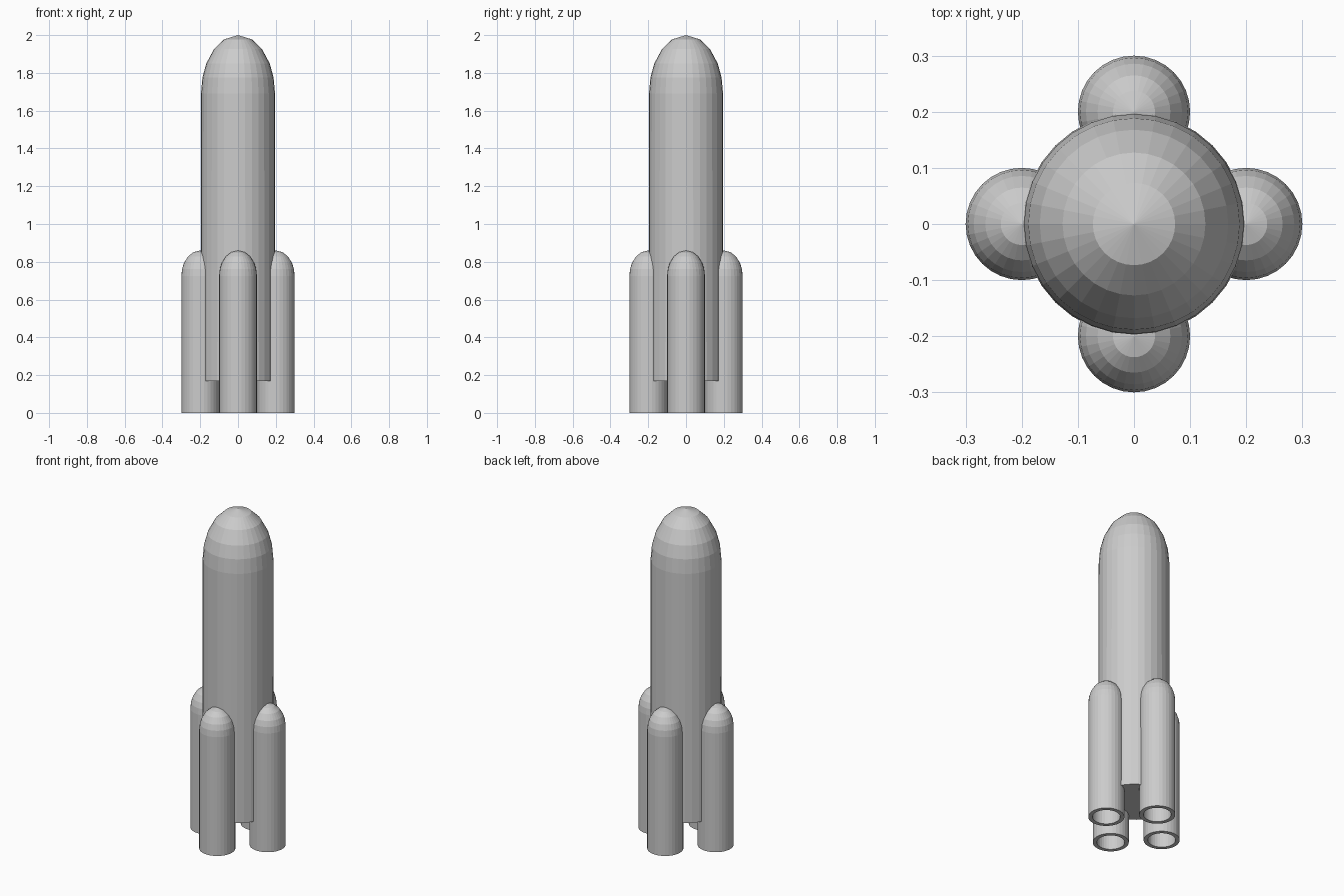
import bpy, bmesh
from math import cos, sin, pi, radians

if "Cube" in bpy.data.objects:
    bpy.data.objects.remove(bpy.data.objects["Cube"])

SEGMENTS = 32
NOSE_ANGLES = (74, 59, 40.5, 22)  # ring positions on a rounded nose


def lathe(name, profile, location=(0, 0, 0)):
    """Revolve (radius, z) points around z; radius 0 becomes a single point."""
    bm = bmesh.new()
    rings = []
    for r, z in profile:
        if r == 0:
            rings.append([bm.verts.new((0, 0, z))] * SEGMENTS)
        else:
            rings.append([bm.verts.new((r * cos(2 * pi * i / SEGMENTS),
                                        r * sin(2 * pi * i / SEGMENTS), z))
                          for i in range(SEGMENTS)])
    for low, high in zip(rings, rings[1:]):
        for i in range(SEGMENTS):
            j = (i + 1) % SEGMENTS
            corners = [low[i], low[j], high[j], high[i]]
            bm.faces.new(list(dict.fromkeys(corners)))
    bmesh.ops.recalc_face_normals(bm, faces=bm.faces[:])
    mesh = bpy.data.meshes.new(name)
    bm.to_mesh(mesh)
    bm.free()
    obj = bpy.data.objects.new(name, mesh)
    obj.location = location
    bpy.context.collection.objects.link(obj)
    return obj


def nose(radius, base, tip):
    """Half-ellipse profile from the nose base up to its tip."""
    rings = [(radius * sin(radians(a)), base + (tip - base) * cos(radians(a)))
             for a in NOSE_ANGLES]
    return [(radius, base)] + rings + [(0, tip)]


# Central body with a closed flat underside
lathe("main_body", [(0, 0.17), (0.198, 0.17)] + nose(0.196, 1.69, 2.0))

# Four boosters around the body, each with a hollow nozzle end
booster_profile = [(0, 0.35), (0.077, 0.35), (0.077, 0), (0.1, 0)] + nose(0.1, 0.725, 0.86)
for k, side in enumerate(("right", "back", "left", "front")):
    a = k * pi / 2
    lathe(side + "_booster", booster_profile, (0.2 * cos(a), 0.2 * sin(a), 0))
